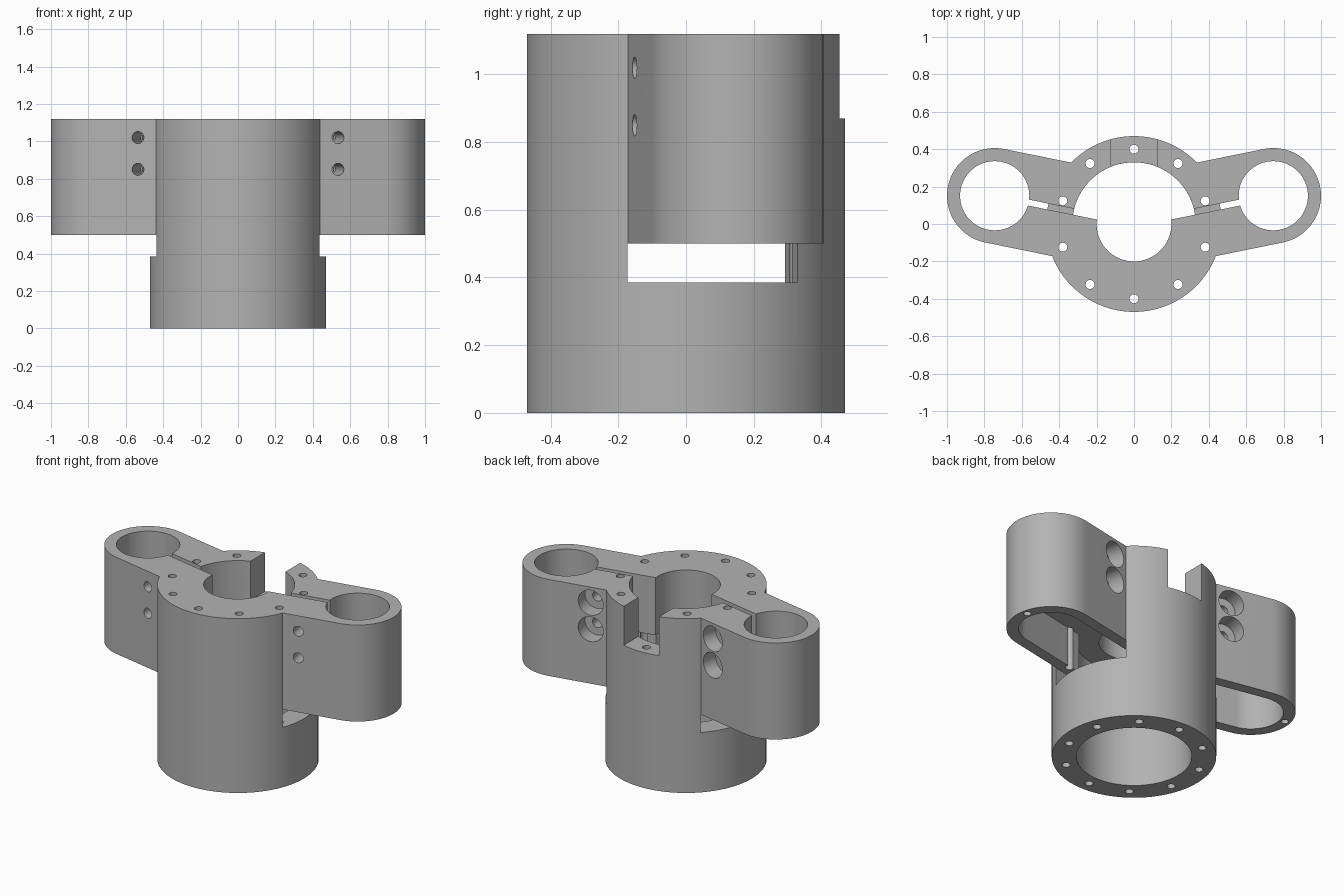
import bpy, bmesh
from math import sin, cos, pi, radians, atan2
from mathutils import Matrix

cube = bpy.data.objects.get("Cube")
if cube:
    bpy.data.objects.remove(cube, do_unlink=True)

TOP = 1.12
ARM_BOTTOM = 0.5
GAP_BOTTOM = 0.385
CEILING = 0.75
RING = 0.47            # outer radius of the body
BORE = 0.33
REACH = 0.76           # distance from the axis to each arm hole
TILT = atan2(0.15, 0.74)
SCREW_S = 0.494        # clamp screw position along the arm
SCREW_HEIGHTS = (0.85, 1.02)
FLIP = Matrix.Scale(-1, 4, (1, 0, 0))
ARM = Matrix.Rotation(TILT, 4, 'Z')
SIDES = (ARM, FLIP @ ARM)


def arc(r, a0=0, a1=2 * pi, n=64, cx=0, cy=0):
    full = abs(a1 - a0 - 2 * pi) < 1e-6
    count = n if full else n + 1
    return [(cx + r * cos(a0 + (a1 - a0) * i / n),
             cy + r * sin(a0 + (a1 - a0) * i / n)) for i in range(count)]


def arm_outline(r):
    return [(0, -r)] + arc(r, -pi / 2, pi / 2, 40, REACH) + [(0, r)]


def box(x0, x1, y0, y1):
    return [(x0, y0), (x1, y0), (x1, y1), (x0, y1)]


def prism(bm, outline, z0, z1, matrix=Matrix()):
    low = [bm.verts.new(matrix @ Matrix.Translation((x, y, z0)).translation) for x, y in outline]
    high = [bm.verts.new(matrix @ Matrix.Translation((x, y, z1)).translation) for x, y in outline]
    bm.faces.new(low[::-1])
    bm.faces.new(high)
    n = len(low)
    for i in range(n):
        j = (i + 1) % n
        bm.faces.new((low[i], low[j], high[j], high[i]))


def solid(name, parts):
    """Object made of prisms, each given as (outline, z0, z1[, matrix])."""
    bm = bmesh.new()
    for part in parts:
        prism(bm, *part)
    bmesh.ops.recalc_face_normals(bm, faces=bm.faces)
    mesh = bpy.data.meshes.new(name)
    bm.to_mesh(mesh)
    bm.free()
    obj = bpy.data.objects.new(name, mesh)
    bpy.context.collection.objects.link(obj)
    return obj


def combine(target, operation, name, parts):
    tool = solid(name, parts)
    tool.hide_render = True
    mod = target.modifiers.new(name, 'BOOLEAN')
    mod.operation = operation
    mod.solver = 'EXACT'
    mod.object = tool
    bpy.context.view_layer.objects.active = target
    bpy.ops.object.modifier_apply(modifier=name)
    bpy.data.objects.remove(tool, do_unlink=True)


def both(outline, z0, z1):
    return [(outline, z0, z1, side) for side in SIDES]


def cross_holes(r, start, end):
    """Cylinders running across the arms at the clamp screws."""
    parts = []
    for side in SIDES:
        for z in SCREW_HEIGHTS:
            turn = Matrix.Translation((SCREW_S, 0, z)) @ Matrix.Rotation(-pi / 2, 4, 'X')
            parts.append((arc(r, n=32), start, end, side @ turn))
    return parts


# Round body with the two clamp arms
body = solid("clamp_body", [(arc(RING, n=96), 0, TOP)])
for side in SIDES:
    combine(body, 'UNION', "arm", [(arm_outline(0.255), 0.44, TOP, side)])

# Gap under each arm
for side in SIDES:
    combine(body, 'DIFFERENCE', "gap", [(arm_outline(0.256), GAP_BOTTOM, ARM_BOTTOM, side)])

# Wide bore below, stepped bore above
combine(body, 'DIFFERENCE', "lower_bore", [(arc(BORE, n=80), -0.1, CEILING)])
stepped = arc(BORE, TILT, pi - TILT, 40) + arc(0.2, pi - TILT, 2 * pi + TILT, 40)
combine(body, 'DIFFERENCE', "upper_bore", [(stepped, CEILING - 0.02, TOP + 0.1)])

# Pockets under the arms, arm holes and clamp slits
for side in SIDES:
    combine(body, 'DIFFERENCE', "pocket", [(arm_outline(0.186), 0.45, CEILING, side)])
combine(body, 'DIFFERENCE', "arm_holes", both(arc(0.185, cx=REACH), 0.45, TOP + 0.1))
combine(body, 'DIFFERENCE', "slits", both(box(0.1, REACH, -0.016, 0.016), 0.45, TOP + 0.1))

# Notch at the back
combine(body, 'DIFFERENCE', "notch", [(box(-0.125, 0.125, 0.1, 0.6), 0.87, TOP + 0.1)])

# Ring of ten through holes, and a blind hole below each arm end
bolts = [(arc(0.024, n=20, cx=0.4 * cos(a), cy=0.4 * sin(a)), -0.1, TOP + 0.1)
         for a in (radians(90 + 36 * i) for i in range(10))]
combine(body, 'DIFFERENCE', "bolt_holes", bolts)
combine(body, 'DIFFERENCE', "end_holes", both(arc(0.022, n=20, cx=REACH + 0.22), 0.45, 0.62))

# Clamp screw holes with counterbores at the back
combine(body, 'DIFFERENCE', "screw_holes", cross_holes(0.032, -0.4, 0.4))
combine(body, 'DIFFERENCE', "counterbores", cross_holes(0.08, 0.155, 0.4))

# Material and shading
grey = bpy.data.materials.new("plain_grey")
grey.use_nodes = True
colour = (0.45, 0.45, 0.45, 1)
grey.diffuse_color = colour
grey.node_tree.nodes["Principled BSDF"].inputs["Base Color"].default_value = colour
body.data.materials.clear()
body.data.materials.append(grey)
for poly in body.data.polygons:
    poly.material_index = 0
bpy.ops.object.select_all(action='DESELECT')
body.select_set(True)
bpy.context.view_layer.objects.active = body
bpy.ops.object.shade_smooth_by_angle(angle=radians(25))
